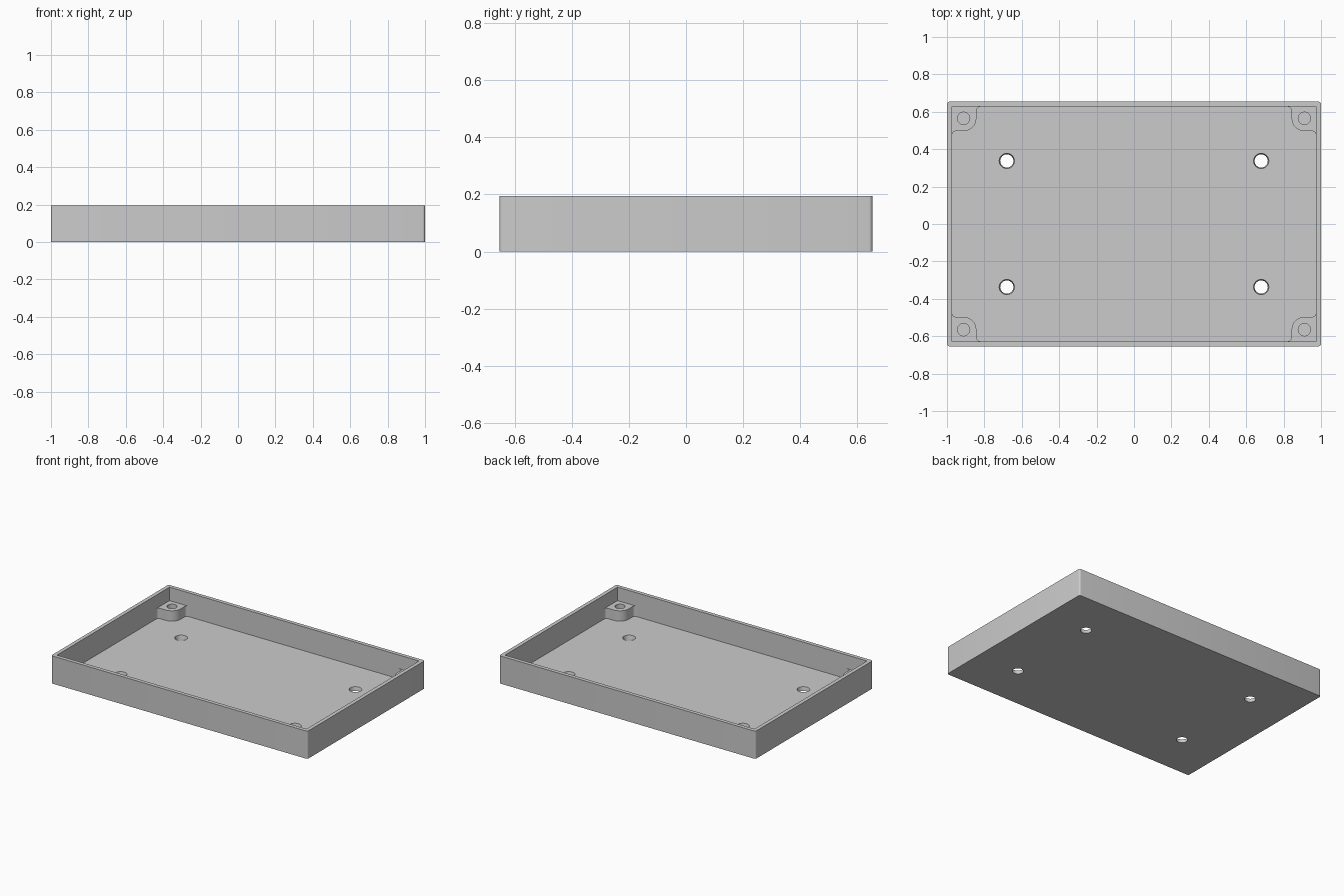
import bpy
import bmesh
from math import cos, sin, pi

if "Cube" in bpy.data.objects:
    bpy.data.objects.remove(bpy.data.objects["Cube"], do_unlink=True)

HALF_X, HALF_Y, HEIGHT = 1.0, 0.654, 0.195
WALL, FLOOR = 0.027, 0.027
IN_X, IN_Y = HALF_X - WALL, HALF_Y - WALL
POST_TOP, POST_R, POST_INSET, FILLET = 0.10, 0.068, 0.062, 0.022

grey = bpy.data.materials.new("plain grey")
grey.use_nodes = True
colour = (0.6, 0.6, 0.6, 1)
grey.diffuse_color = colour
grey.node_tree.nodes["Principled BSDF"].inputs["Base Color"].default_value = colour


def arc(cx, cy, r, start, end, steps):
    """Points along an arc, angles in quarter turns."""
    angles = [(start + (end - start) * i / steps) * pi / 2 for i in range(steps + 1)]
    return [(cx + r * cos(a), cy + r * sin(a)) for a in angles]


def prism(name, outline, z0, z1):
    """Extrude a flat outline between two heights."""
    bm = bmesh.new()
    base = bm.faces.new([bm.verts.new((x, y, z0)) for x, y in outline])
    top = bmesh.ops.extrude_face_region(bm, geom=[base])["geom"]
    for v in top:
        if isinstance(v, bmesh.types.BMVert):
            v.co.z = z1
    bmesh.ops.recalc_face_normals(bm, faces=bm.faces)
    mesh = bpy.data.meshes.new(name)
    bm.to_mesh(mesh)
    bm.free()
    mesh.materials.append(grey)
    obj = bpy.data.objects.new(name, mesh)
    bpy.context.collection.objects.link(obj)
    return obj


def round_cutter(x, y, z0, z1, r0, r1):
    bpy.ops.mesh.primitive_cone_add(vertices=40, radius1=r0, radius2=r1,
                                    depth=z1 - z0, location=(x, y, (z0 + z1) / 2))
    bpy.context.object.data.materials.append(grey)
    return bpy.context.object


def cut(obj, cutter):
    """Subtract a cutter, then discard it."""
    mod = obj.modifiers.new("cut", "BOOLEAN")
    mod.operation, mod.solver, mod.object = "DIFFERENCE", "EXACT", cutter
    bpy.context.view_layer.objects.active = obj
    bpy.ops.object.modifier_apply(modifier=mod.name)
    bpy.data.objects.remove(cutter, do_unlink=True)


def smooth(obj):
    bpy.ops.object.select_all(action="DESELECT")
    obj.select_set(True)
    bpy.context.view_layer.objects.active = obj
    bpy.ops.object.shade_smooth_by_angle(angle=pi / 6)


CORNERS = [(1, 1), (-1, 1), (-1, -1), (1, -1)]

# Tray: slab with softly rounded upright corners and a square-cornered cavity
r = 0.013
outline = []
for i, (sx, sy) in enumerate(CORNERS):
    outline += arc(sx * (HALF_X - r), sy * (HALF_Y - r), r, i, i + 1, 5)
tray = prism("tray", outline, 0, HEIGHT)
cut(tray, prism("cavity", [(sx * IN_X, sy * IN_Y) for sx, sy in CORNERS], FLOOR, HEIGHT + 0.1))

# Tapered mounting holes through the floor
for sx, sy in CORNERS:
    cut(tray, round_cutter(sx * 0.68, sy * 0.337, -0.001, FLOOR + 0.001, 0.035, 0.041))
smooth(tray)

# Corner screw posts, filleted into the walls; u and v run inward from the corner
c, edge, sink = POST_INSET, POST_INSET + POST_R, -0.01
profile = [(sink, sink), (edge + FILLET, sink)]
profile += arc(edge + FILLET, FILLET, FILLET, 3, 2, 8)
profile += arc(c, c, POST_R, 0, 1, 16)
profile += arc(FILLET, edge + FILLET, FILLET, 3, 2, 8)
profile += [(sink, edge + FILLET)]
names = ["back_left", "back_right", "front_right", "front_left"]
for name, (sx, sy) in zip(names, CORNERS):
    shape = [(sx * (IN_X - u), sy * (IN_Y - v)) for u, v in profile]
    post = prism(name + "_post", shape, FLOOR - 0.01, POST_TOP)
    cut(post, round_cutter(sx * (IN_X - c), sy * (IN_Y - c), 0, HEIGHT, 0.033, 0.033))
    smooth(post)
